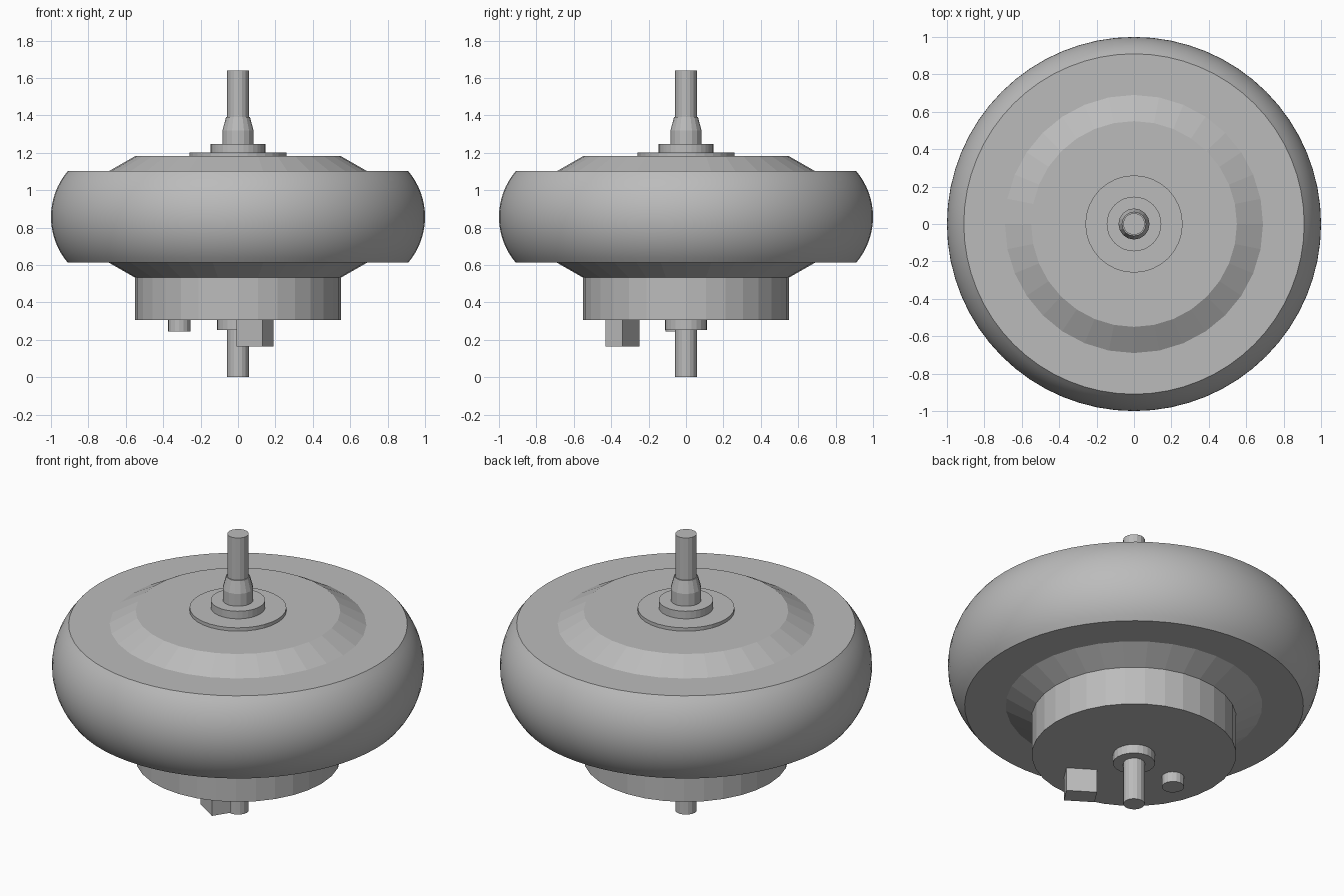
import bpy, math

if "Cube" in bpy.data.objects:
    bpy.data.objects.remove(bpy.data.objects["Cube"], do_unlink=True)

GREY = (0.5, 0.5, 0.5, 1)
metal = bpy.data.materials.new("plain_grey")
metal.use_nodes = True
metal.diffuse_color = GREY
metal.node_tree.nodes["Principled BSDF"].inputs["Base Color"].default_value = GREY


def finish(obj, name, smooth=None):
    obj.name = name
    obj.data.materials.append(metal)
    if smooth:
        bpy.ops.object.select_all(action="DESELECT")
        obj.select_set(True)
        bpy.context.view_layer.objects.active = obj
        bpy.ops.object.shade_smooth_by_angle(angle=math.radians(smooth))
    return obj


def lathe(name, profile, sides, smooth=None, at=(0, 0)):
    """Spin (radius, z) points, listed bottom to top, into a capped solid."""
    verts, faces = [], []
    for r, z in profile:
        for i in range(sides):
            a = math.tau * i / sides
            verts.append((at[0] + r * math.cos(a), at[1] + r * math.sin(a), z))
    for k in range(len(profile) - 1):
        for i in range(sides):
            j = (i + 1) % sides
            faces.append((k * sides + i, k * sides + j,
                          (k + 1) * sides + j, (k + 1) * sides + i))
    faces.append(tuple(reversed(range(sides))))
    faces.append(tuple(range(len(verts) - sides, len(verts))))
    mesh = bpy.data.meshes.new(name)
    mesh.from_pydata(verts, [], faces)
    obj = bpy.data.objects.new(name, mesh)
    bpy.context.collection.objects.link(obj)
    return finish(obj, name, smooth)


# Bulging tyre with flat ends: an arc through its rims and equator
mid, half, bulge = 0.857, 0.245, 0.09
radius = (bulge ** 2 + half ** 2) / (2 * bulge)
sweep = math.asin(half / radius)
arc = [sweep * (k / 8 - 1) for k in range(17)]
lathe("tyre", [(1 - radius + radius * math.cos(a), mid + radius * math.sin(a))
               for a in arc], 64, 30)

# Raised hub covers and the motor housing
lathe("upper_cover", [(0.69, 1.102), (0.55, 1.182)], 32)
lathe("lower_cover", [(0.55, 0.532), (0.69, 0.612)], 32)
lathe("motor_housing", [(0.55, 0.305), (0.55, 0.532)], 32)

# Upper axle stack
lathe("washer", [(0.26, 1.182), (0.26, 1.202)], 32)
lathe("upper_collar", [(0.146, 1.202), (0.146, 1.247)], 32)
lathe("axle_taper", [(0.083, 1.247), (0.083, 1.32), (0.064, 1.39)], 16)
lathe("upper_axle", [(0.058, 1.39), (0.058, 1.64)], 16)

# Lower axle, collar and peg
lathe("lower_collar", [(0.113, 0.252), (0.113, 0.305)], 24)
lathe("lower_axle", [(0.058, 0), (0.058, 0.252)], 16)
lathe("peg", [(0.06, 0.245), (0.06, 0.305)], 16, at=(-0.315, -0.05))

# Turned connector block under the housing
bpy.ops.mesh.primitive_cube_add(size=1, location=(0.09, -0.34, 0.235),
                                rotation=(0, 0, math.radians(-33)))
block = finish(bpy.context.object, "connector_block")
block.scale = (0.166, 0.108, 0.14)
